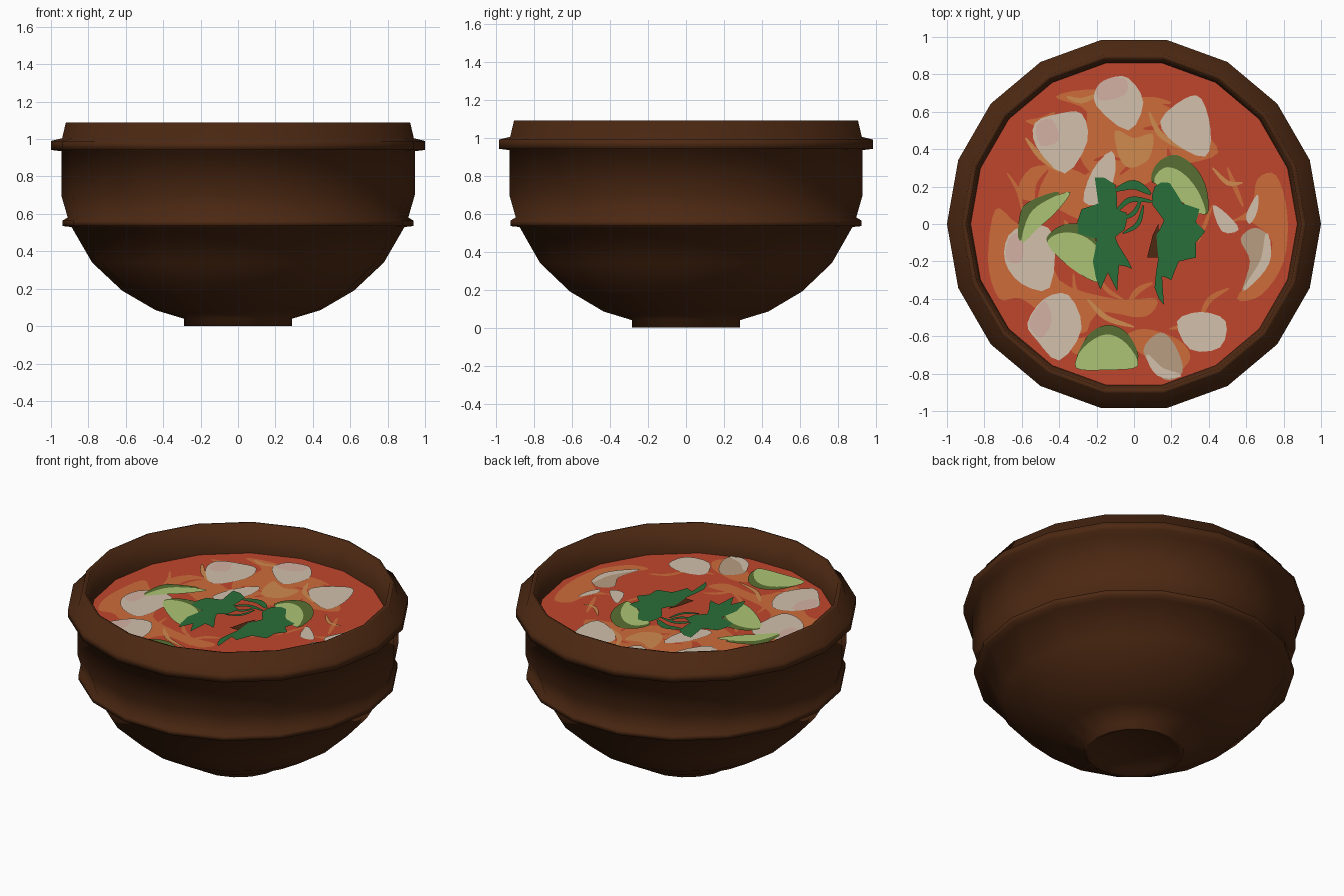
import bpy, bmesh, math, random
from mathutils import Vector

random.seed(4)
SIDES = 18
SOUP_Z = 0.91
STEP = 0.0012


def material(name, rgb):
    m = bpy.data.materials.new(name)
    lin = [((c / 255 + 0.055) / 1.055) ** 2.4 if c > 10 else c / 255 / 12.92 for c in rgb]
    m.diffuse_color = (*lin, 1)
    return m


BROWN = material("clay brown", (76, 40, 18))
RED = material("broth red", (192, 70, 45))
ORANGE = material("broth orange", (206, 108, 58))
AMBER = material("noodle amber", (208, 138, 78))
CREAM = material("tofu cream", (210, 192, 172))
PINK = material("tofu pink", (212, 176, 164))
TAN = material("mushroom tan", (184, 158, 130))
LIME = material("lime flesh", (172, 196, 116))
OLIVE = material("lime rind", (88, 110, 50))
GREEN = material("herb green", (42, 110, 58))


def finish(name, bm, mat, smooth=False):
    me = bpy.data.meshes.new(name)
    bm.to_mesh(me)
    bm.free()
    me.materials.append(mat)
    for p in me.polygons:
        p.use_smooth = smooth
    ob = bpy.data.objects.new(name, me)
    bpy.context.collection.objects.link(ob)
    return ob


def catmull(pts, closed, n):
    pts = [Vector(p) for p in pts]
    c, out = len(pts), []
    for i in range(c if closed else c - 1):
        g = (lambda k: pts[k % c]) if closed else (lambda k: pts[min(max(k, 0), c - 1)])
        a, b, d, e = g(i - 1), g(i), g(i + 1), g(i + 2)
        for s in range(n):
            t = s / n
            out.append(0.5 * (2 * b + (d - a) * t + (2 * a - 5 * b + 4 * d - e) * t * t
                              + (3 * b - a - 3 * d + e) * t ** 3))
    if not closed:
        out.append(pts[-1])
    return out


def add_face(bm, pts, z):
    f = bm.faces.new([bm.verts.new((p[0], p[1], z)) for p in pts])
    f.normal_update()
    if f.normal.z < 0:
        f.normal_flip()


def plates(name, mat, layer, blobs=(), strokes=(), n=4):
    """Flat patches (closed outlines) and tapered ribbons (path, width) on the soup."""
    bm = bmesh.new()
    z = SOUP_Z + layer * STEP
    for b in blobs:
        add_face(bm, catmull(b, True, n) if n > 1 else b, z)
    for path, w in strokes:
        c = catmull(path, False, 5)
        left, right = [], []
        for i, p in enumerate(c):
            d = (c[min(i + 1, len(c) - 1)] - c[max(i - 1, 0)]).normalized()
            k = w / 2 * (0.25 + 0.75 * math.sin(math.pi * i / (len(c) - 1)))
            side = Vector((-d.y, d.x)) * k
            left.append(p + side)
            right.append(p - side)
        for i in range(len(c) - 1):
            add_face(bm, [left[i], right[i], right[i + 1], left[i + 1]], z)
    return finish(name, bm, mat)


# Clay bowl: one lathed profile from the foot recess up over the rim to the soup
profile = [(0.27, 0.0), (0.29, 0.0), (0.29, 0.04), (0.44, 0.085), (0.62, 0.19), (0.78, 0.34),
           (0.89, 0.53), (0.938, 0.535), (0.938, 0.565), (0.91, 0.58), (0.945, 0.70), (0.945, 0.935),
           (1.0, 0.942), (1.0, 0.99), (0.94, 1.005), (0.92, 1.09), (0.895, 1.09), (0.872, 0.90)]
bm = bmesh.new()
rings = []
for r, z in [(0.24, 0.02)] + profile:
    rings.append([bm.verts.new((r * math.cos(2 * math.pi * i / SIDES),
                                r * math.sin(2 * math.pi * i / SIDES), z)) for i in range(SIDES)])
for a, b in zip(rings, rings[1:]):
    for i in range(SIDES):
        j = (i + 1) % SIDES
        bm.faces.new((a[i], a[j], b[j], b[i]))
bm.faces.new(rings[0][::-1])
finish("bowl", bm, BROWN, True)

# Broth surface
bm = bmesh.new()
add_face(bm, [(0.874 * math.cos(2 * math.pi * i / SIDES), 0.874 * math.sin(2 * math.pi * i / SIDES))
              for i in range(SIDES)], SOUP_Z)
finish("broth", bm, RED)

# Orange oil patches on the broth
plates("oil_patches", ORANGE, 1, [
    [(-0.42, 0.68), (-0.2, 0.72), (0.1, 0.66), (0.3, 0.55), (0.45, 0.38), (0.2, 0.3), (0.02, 0.2),
     (-0.2, 0.25), (-0.3, 0.4), (-0.25, 0.6)],
    [(-0.55, 0.3), (-0.35, 0.3), (-0.2, 0.2), (-0.25, 0.02), (-0.45, 0.1), (-0.62, 0.15)],
    [(-0.74, 0.08), (-0.62, 0.0), (-0.45, -0.05), (-0.4, -0.3), (-0.1, -0.4), (0.12, -0.4), (0.05, -0.5),
     (-0.2, -0.48), (-0.3, -0.7), (-0.42, -0.55), (-0.6, -0.4), (-0.72, -0.4), (-0.78, -0.2)],
    [(0.66, 0.24), (0.76, 0.26), (0.82, 0.05), (0.8, -0.2), (0.68, -0.38), (0.55, -0.4), (0.66, -0.25),
     (0.74, -0.1), (0.6, 0.02), (0.45, -0.02), (0.62, 0.08)],
    [(-0.06, -0.62), (0.05, -0.56), (0.24, -0.62), (0.3, -0.72), (0.2, -0.8), (0.05, -0.7)],
    [(-0.58, 0.55), (-0.5, 0.57), (-0.42, 0.6), (-0.48, 0.52)],
])

# Noodles: ribbons scattered around the bowl
noodles = []
for k in range(34):
    a = k * 2.4
    r = 0.28 + 0.42 * random.random()
    t = a + random.choice((1.2, 1.6, 2.2))
    c = Vector((r * math.cos(a), r * math.sin(a)))
    d = Vector((math.cos(t), math.sin(t))) * random.uniform(0.07, 0.12)
    bend = Vector((-d.y, d.x)) * random.uniform(-0.4, 0.4)
    noodles.append(([c - d, c + bend, c + d], random.uniform(0.02, 0.035)))
plates("orange_noodles", ORANGE, 2, strokes=noodles[::2])
plates("red_noodles", RED, 3, strokes=noodles[1::2])
plates("amber_noodles", AMBER, 4, [
    [(-0.1, 0.5), (0.0, 0.46), (0.1, 0.48), (0.08, 0.35), (-0.02, 0.3), (-0.08, 0.36)]],
    [([(-0.36, 0.68), (-0.28, 0.66), (-0.18, 0.7)], 0.03),
     ([(-0.58, 0.46), (-0.5, 0.36), (-0.4, 0.28)], 0.03),
     ([(0.08, 0.6), (0.14, 0.48), (0.26, 0.4)], 0.03),
     ([(-0.25, -0.4), (-0.15, -0.5), (0.0, -0.55)], 0.03),
     ([(0.42, 0.3), (0.5, 0.22), (0.58, 0.22)], 0.025)])

# Tofu chunks
tofu = [
    [(-0.2, 0.73), (-0.13, 0.78), (-0.03, 0.78), (0.05, 0.65), (-0.03, 0.5), (-0.2, 0.63)],
    [(-0.53, 0.54), (-0.4, 0.59), (-0.28, 0.59), (-0.25, 0.44), (-0.37, 0.27), (-0.52, 0.41)],
    [(0.14, 0.55), (0.27, 0.67), (0.36, 0.67), (0.41, 0.5), (0.38, 0.36), (0.22, 0.43)],
    [(-0.67, -0.06), (-0.55, 0.0), (-0.43, -0.06), (-0.45, -0.34), (-0.6, -0.32), (-0.69, -0.2)],
    [(-0.57, -0.53), (-0.48, -0.4), (-0.35, -0.38), (-0.28, -0.56), (-0.4, -0.73), (-0.52, -0.62)],
    [(0.23, -0.52), (0.36, -0.47), (0.49, -0.52), (0.46, -0.66), (0.3, -0.67)],
    [(-0.27, 0.12), (-0.22, 0.29), (-0.12, 0.39), (-0.1, 0.28), (-0.16, 0.12)],
    [(0.42, 0.1), (0.5, 0.05), (0.56, -0.03), (0.47, -0.04)],
    [(0.6, 0.05), (0.66, 0.16), (0.66, 0.07), (0.62, 0.0)],
]
plates("tofu", CREAM, 5, tofu, n=3)
plates("tofu_tint", PINK, 6, [
    [(-0.2, 0.73), (-0.13, 0.78), (-0.04, 0.77), (-0.05, 0.69), (-0.18, 0.66)],
    [(-0.52, 0.53), (-0.44, 0.56), (-0.4, 0.45), (-0.5, 0.42)],
    [(-0.56, -0.53), (-0.48, -0.41), (-0.44, -0.52), (-0.5, -0.61)],
    [(-0.67, -0.08), (-0.6, -0.05), (-0.6, -0.2), (-0.68, -0.19)]], n=3)

# Mushroom slices with a pale edge
plates("mushrooms", TAN, 5, [
    [(0.05, -0.68), (0.14, -0.58), (0.22, -0.65), (0.26, -0.79), (0.16, -0.83)],
    [(0.57, -0.08), (0.65, -0.02), (0.73, -0.09), (0.69, -0.25), (0.58, -0.36), (0.62, -0.2)]])
plates("mushroom_edges", CREAM, 6, strokes=[
    ([(0.07, -0.7), (0.14, -0.79), (0.25, -0.81)], 0.05),
    ([(0.71, -0.05), (0.7, -0.2), (0.59, -0.35)], 0.05)])

# Lime wedges: rind under flesh
plates("lime_rind", OLIVE, 7, [
    [(0.1, 0.22), (0.12, 0.32), (0.22, 0.37), (0.33, 0.3), (0.39, 0.18), (0.385, 0.05), (0.25, 0.2)],
    [(-0.61, -0.09), (-0.61, 0.05), (-0.56, 0.12), (-0.4, 0.17), (-0.5, 0.03)],
    [(-0.46, -0.1), (-0.44, -0.04), (-0.36, 0.0), (-0.25, -0.01), (-0.2, -0.12), (-0.3, -0.15)],
    [(-0.31, -0.76), (-0.25, -0.6), (-0.14, -0.54), (-0.03, -0.59), (0.02, -0.73), (-0.14, -0.72)]])
plates("lime_flesh", LIME, 8, [
    [(0.11, 0.22), (0.16, 0.3), (0.25, 0.28), (0.34, 0.18), (0.38, 0.05), (0.25, 0.12)],
    [(-0.6, -0.1), (-0.56, 0.05), (-0.46, 0.13), (-0.34, 0.17), (-0.42, 0.06), (-0.51, -0.02)],
    [(-0.46, -0.11), (-0.4, -0.05), (-0.28, -0.06), (-0.18, -0.15), (-0.18, -0.31), (-0.33, -0.24)],
    [(-0.31, -0.77), (-0.27, -0.66), (-0.15, -0.59), (-0.04, -0.64), (0.02, -0.76), (-0.14, -0.78)]])

# Dark gap between the herbs
plates("herb_gap", BROWN, 8, [[(0.07, -0.18), (0.1, -0.06), (0.13, 0.0), (0.14, -0.18)]], n=1)

# Herb sprigs with curling stems
plates("herbs", GREEN, 9, [
    [(-0.21, 0.25), (-0.1, 0.21), (-0.09, 0.08), (-0.04, 0.06), (-0.05, -0.03), (-0.1, -0.07), (-0.06, -0.15),
     (-0.01, -0.24), (-0.08, -0.22), (-0.09, -0.36), (-0.14, -0.26), (-0.18, -0.35), (-0.22, -0.2),
     (-0.2, -0.08), (-0.3, -0.05), (-0.28, 0.08), (-0.19, 0.11)],
    [(0.11, 0.2), (0.19, 0.22), (0.26, 0.11), (0.35, 0.08), (0.33, 0.01), (0.38, -0.04), (0.33, -0.1),
     (0.33, -0.18), (0.24, -0.2), (0.2, -0.3), (0.15, -0.28), (0.16, -0.43), (0.11, -0.34), (0.13, -0.18),
     (0.12, -0.06), (0.16, 0.02), (0.1, 0.1)]],
    [([(-0.1, 0.18), (0.0, 0.21), (0.09, 0.16)], 0.05),
     ([(-0.1, 0.06), (-0.02, 0.13), (0.1, 0.12)], 0.03),
     ([(-0.06, -0.05), (0.02, 0.0), (0.05, 0.1)], 0.025),
     ([(-0.08, 0.02), (0.0, 0.06), (0.04, 0.14)], 0.025)], n=2)
